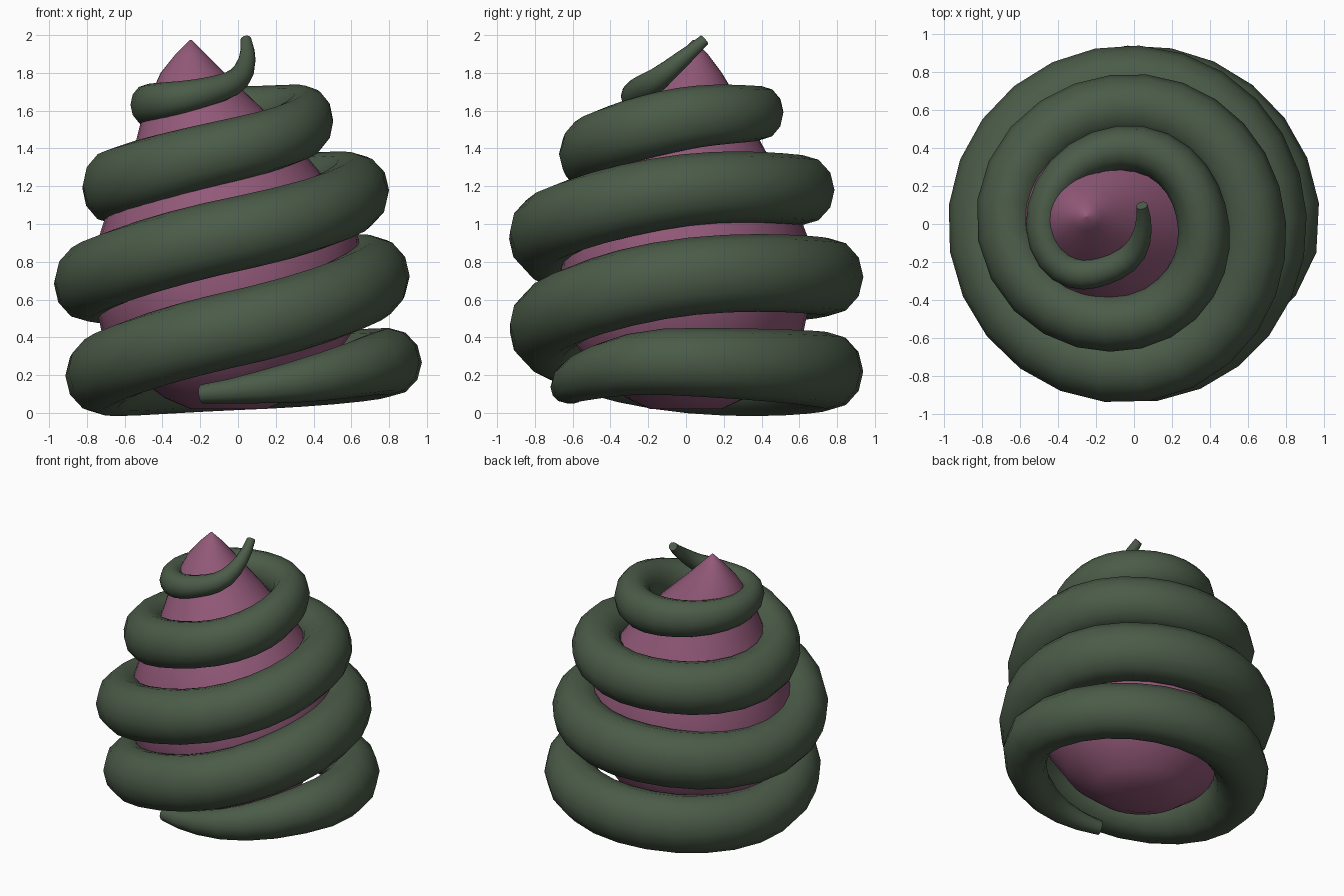
import bpy, bmesh, math
from mathutils import Vector

if "Cube" in bpy.data.objects:
    bpy.data.objects.remove(bpy.data.objects["Cube"])


def interp(keys, t):
    """Smooth cubic interpolation through keys (t, v1, v2, ...)."""
    n = len(keys)
    i = max(j for j in range(n - 1) if keys[j][0] <= t + 1e-6)
    a, b = keys[i], keys[i + 1]
    p, q = keys[max(i - 1, 0)], keys[min(i + 2, n - 1)]
    h = b[0] - a[0]
    u = (t - a[0]) / h
    out = []
    for k in range(1, len(a)):
        m0 = (b[k] - p[k]) / (b[0] - p[0]) * h
        m1 = (q[k] - a[k]) / (q[0] - a[0]) * h
        out.append((2*u**3 - 3*u*u + 1) * a[k] + (u**3 - 2*u*u + u) * m0
                   + (3*u*u - 2*u**3) * b[k] + (u**3 - u*u) * m1)
    return out


def loft(name, rings, color):
    """Skin a list of closed rings, cap both ends, smooth shade."""
    bm = bmesh.new()
    rows = [[bm.verts.new(p) for p in ring] for ring in rings]
    n = len(rows[0])
    for a, b in zip(rows, rows[1:]):
        for i in range(n):
            j = (i + 1) % n
            bm.faces.new((a[i], a[j], b[j], b[i]))
    bm.faces.new(rows[0][::-1])
    bm.faces.new(rows[-1])
    bmesh.ops.recalc_face_normals(bm, faces=bm.faces)
    me = bpy.data.meshes.new(name)
    bm.to_mesh(me)
    bm.free()
    ob = bpy.data.objects.new(name, me)
    bpy.context.collection.objects.link(ob)
    mat = bpy.data.materials.new(name + "_color")
    mat.diffuse_color = (*color, 1)
    mat.use_nodes = True
    mat.node_tree.nodes["Principled BSDF"].inputs["Base Color"].default_value = mat.diffuse_color
    me.materials.append(mat)
    bpy.context.view_layer.objects.active = ob
    ob.select_set(True)
    bpy.ops.object.shade_smooth_by_angle(angle=math.radians(50))
    ob.select_set(False)
    return ob


# Teardrop core with a leaning tip: height, radius, centre x, centre y
CORE = [(0.02, 0.20, -0.05, 0), (0.08, 0.34, -0.05, 0), (0.22, 0.52, -0.06, 0),
        (0.42, 0.66, -0.06, 0), (0.65, 0.71, -0.06, 0), (0.92, 0.69, -0.05, 0),
        (1.17, 0.59, -0.07, 0), (1.40, 0.44, -0.11, 0), (1.60, 0.32, -0.18, 0.01),
        (1.80, 0.17, -0.24, 0.03), (1.90, 0.08, -0.25, 0.04), (1.975, 0.004, -0.25, 0.04)]
core_rings = [[(cx + r * math.cos(a), cy + 0.94 * r * math.sin(a), z)
               for a in (2 * math.pi * i / 32 for i in range(32))]
              for z, r, cx, cy in CORE]
loft("teardrop_core", core_rings, (0.29, 0.10, 0.19))

# Coil path: angle in degrees, centre x, path radius, height, half width, half height
COIL = [(-108, 0, 0.62, 0.10, 0.05, 0.05), (-90, 0, 0.63, 0.12, 0.07, 0.07),
        (-60, 0, 0.68, 0.17, 0.11, 0.115), (-20, 0, 0.78, 0.26, 0.16, 0.165),
        (0, 0, 0.805, 0.27, 0.175, 0.18), (90, 0, 0.755, 0.22, 0.185, 0.205),
        (180, 0, 0.73, 0.20, 0.185, 0.20), (270, 0, 0.755, 0.45, 0.185, 0.20),
        (360, 0, 0.725, 0.72, 0.185, 0.205), (450, 0, 0.755, 0.72, 0.185, 0.205),
        (540, 0, 0.795, 0.69, 0.185, 0.20), (630, 0, 0.755, 0.95, 0.185, 0.195),
        (720, 0, 0.62, 1.18, 0.18, 0.19), (810, 0, 0.62, 1.18, 0.17, 0.185),
        (900, 0, 0.665, 1.20, 0.165, 0.19), (990, 0, 0.51, 1.40, 0.15, 0.165),
        (1080, 0, 0.365, 1.56, 0.135, 0.165), (1170, -0.03, 0.40, 1.59, 0.12, 0.14),
        (1260, -0.10, 0.38, 1.63, 0.09, 0.11), (1350, -0.20, 0.255, 1.69, 0.08, 0.08),
        (1400, -0.20, 0.25, 1.76, 0.065, 0.065), (1440, -0.20, 0.25, 1.89, 0.042, 0.042),
        (1462, -0.20, 0.26, 1.975, 0.03, 0.03)]


def coil_point(deg):
    cx, r, z, w, h = interp(COIL, deg)
    a = math.radians(deg)
    return Vector((cx + r * math.cos(a), r * math.sin(a), z)), w, h


steps = 110
start, end = COIL[0][0], COIL[-1][0]
coil_rings = []
for s in range(steps + 1):
    deg = start + (end - start) * s / steps
    p, w, h = coil_point(deg)
    tangent = coil_point(min(deg + 1, end))[0] - coil_point(max(deg - 1, start))[0]
    tangent.normalize()
    side = tangent.cross(Vector((0, 0, 1))).normalized()
    up = side.cross(tangent)
    coil_rings.append([p + side * w * math.cos(a) + up * h * math.sin(a)
                       for a in (2 * math.pi * i / 12 for i in range(12))])

# Tapered tube wound around the core
loft("spiral_coil", coil_rings, (0.07, 0.105, 0.065))
